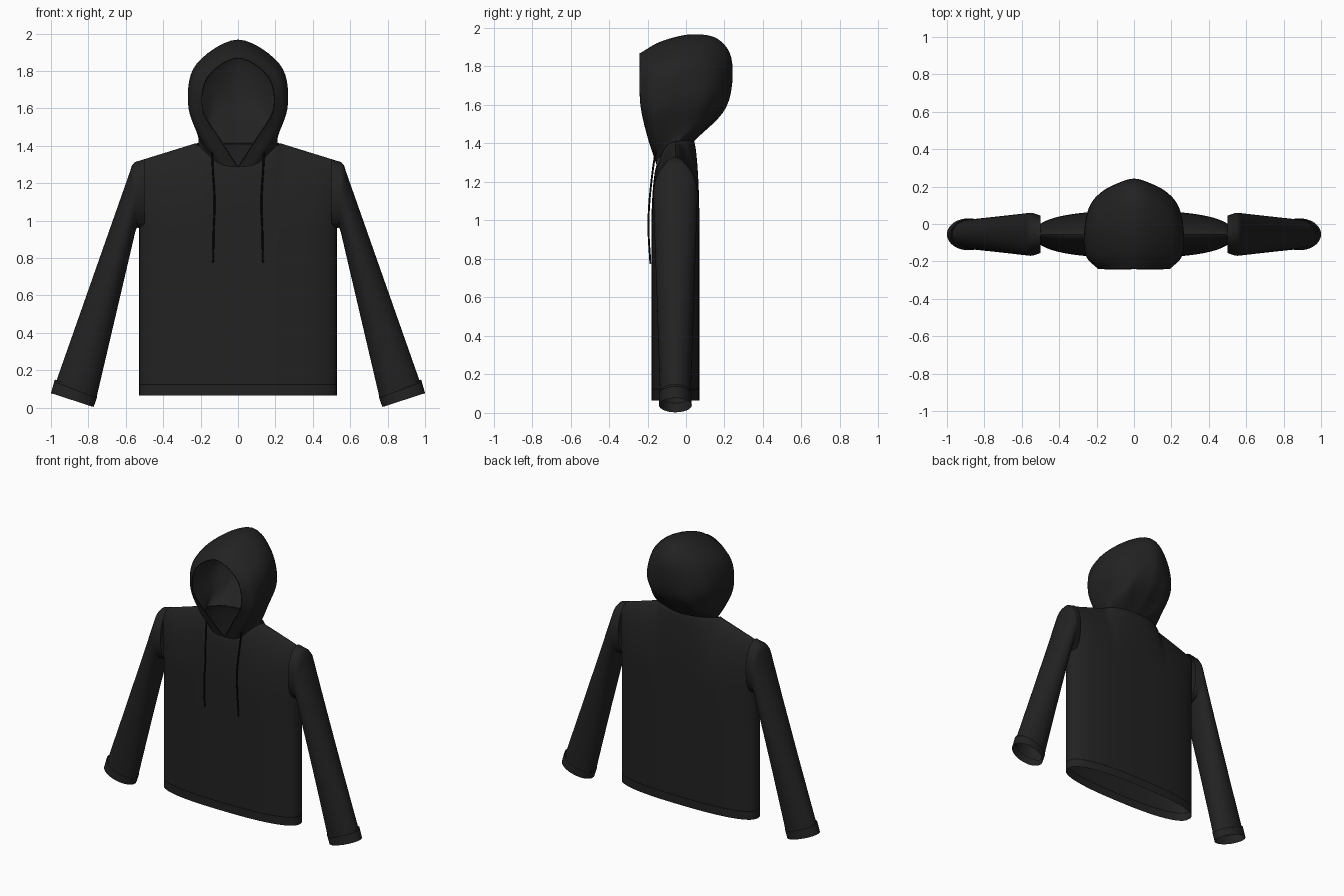
import bpy, bmesh
from math import sin, cos, pi, sqrt
from mathutils import Vector

cube = bpy.data.objects.get("Cube")
if cube:
    bpy.data.objects.remove(cube)


def material(name, value):
    mat = bpy.data.materials.new(name)
    mat.use_nodes = True
    colour = (value, value, value, 1)
    mat.diffuse_color = colour
    mat.node_tree.nodes["Principled BSDF"].inputs["Base Color"].default_value = colour
    return mat


fabric = material("black fabric", 0.016)
thread = material("dark thread", 0.004)


def loft(name, rows, closed, dark_rows=()):
    """Skin a list of point rows; rows listed as dark get the thread colour."""
    bm = bmesh.new()
    grid = [[bm.verts.new(p) for p in row] for row in rows]
    count = len(rows[0])
    for r, (low, high) in enumerate(zip(grid, grid[1:])):
        for i in range(count if closed else count - 1):
            j = (i + 1) % count
            face = bm.faces.new((low[i], low[j], high[j], high[i]))
            face.material_index = 1 if r in dark_rows else 0
    mesh = bpy.data.meshes.new(name)
    bm.to_mesh(mesh)
    bm.free()
    mesh.materials.append(fabric)
    mesh.materials.append(thread)
    obj = bpy.data.objects.new(name, mesh)
    bpy.context.collection.objects.link(obj)
    bpy.ops.object.select_all(action="DESELECT")
    obj.select_set(True)
    bpy.context.view_layer.objects.active = obj
    bpy.ops.object.shade_smooth_by_angle(angle=pi / 4)
    return obj


def spline(points, steps):
    """Smooth curve passing through every point."""
    pts = [Vector(p) for p in points]
    pts = [2 * pts[0] - pts[1]] + pts + [2 * pts[-1] - pts[-2]]
    out = []
    for a, b, c, d in zip(pts, pts[1:], pts[2:], pts[3:]):
        for k in range(steps):
            t = k / steps
            out.append(b + (c - a) * t / 2 + (2 * a - 5 * b + 4 * c - d) * t * t / 2
                       + (3 * b - a - 3 * c + d) * t ** 3 / 2)
    return out + [pts[-2]]


# Torso: straight tube that closes into shoulder ridges and an open neck
DEPTH_MID, NECK, ARMPIT = -0.055, 0.22, 0.95


def power(value):
    return abs(value) ** 0.8 * (1 if value > 0 else -1)


def torso_ring(z, rise=0):
    ring = []
    for k in range(128):
        a = 2 * pi * k / 128
        x = power(cos(a)) * (0.528 + 0.022 * rise)
        side = power(sin(a))
        n = abs(x) / NECK
        top, end = 1.415 - (abs(x) - NECK) * 0.31, 0
        if n < 1:
            top = 1.415 if side > 0 else 1.29 + 0.125 * n * n
            end = 0.095 * sqrt(1 - n * n)
        depth = end + (0.125 - end) * (1 - rise ** 2) ** 0.6
        ring.append((x, DEPTH_MID + side * depth, z + rise * (top - z)))
    return ring


rows = [torso_ring(z) for z in (0.065, 0.12, 0.127, 0.4, 0.7)]
rows += [torso_ring(ARMPIT, sin(pi / 2 * k / 14)) for k in range(15)]
loft("torso", rows, True, dark_rows=(1,))


# Sleeves: oval sections given by an outer point, an inner point and a half depth
def oval(section):
    ox, oz, ix, iz, depth = section
    outer, inner = Vector((ox, DEPTH_MID, oz)), Vector((ix, DEPTH_MID, iz))
    mid, half = (outer + inner) / 2, (outer - inner) / 2
    return [mid + half * cos(a) - Vector((0, depth * sin(a), 0))
            for a in (2 * pi * k / 40 for k in range(40))]


def between(a, b, t):
    return [p + (q - p) * t for p, q in zip(a, b)]


def mirrored(obj):
    obj.modifiers.new("Mirror", "MIRROR").use_mirror_merge = False


seam = (0.50, 1.328, 0.50, 0.95, 0.10)
shoulder = (0.552, 1.312, 0.53, 0.96, 0.114)
upper_arm = (0.578, 1.26, 0.548, 0.945, 0.114)
wrist = (0.972, 0.14, 0.755, 0.06, 0.08)
sections = [seam, shoulder, (0.567, 1.295, 0.54, 0.962, 0.115)]
sections += [between(upper_arm, wrist, k / 6) for k in range(7)]
mirrored(loft("sleeves", [oval(s) for s in sections], True))

# Cuffs: slightly wider bands with a stitched line
cuff_top, cuff_end = (0.979, 0.15, 0.752, 0.06, 0.083), (1.0, 0.077, 0.772, 0.003, 0.085)
cuff = [wrist] + [between(cuff_top, cuff_end, t) for t in (0, 0.12, 0.2, 1)]
mirrored(loft("cuffs", [oval(s) for s in cuff], True, dark_rows=(2,)))

# Hood: arcs from neck over the crown, fanned from face opening to nape
arcs = [
    [(0, -.15, 1.285), (.10, -.2, 1.44), (.19, -.235, 1.6), (.16, -.24, 1.77), (0, -.24, 1.868)],
    [(.09, -.15, 1.3), (.19, -.17, 1.44), (.255, -.17, 1.6), (.215, -.17, 1.8), (0, -.13, 1.93)],
    [(.16, -.12, 1.35), (.22, -.08, 1.47), (.267, -.05, 1.65), (.22, -.03, 1.84), (0, .03, 1.967)],
    [(.21, -.05, 1.4), (.215, .02, 1.49), (.24, .09, 1.65), (.18, .11, 1.84), (0, .17, 1.94)],
    [(.16, 0, 1.41), (.18, .08, 1.49), (.18, .16, 1.64), (.12, .2, 1.77), (0, .24, 1.82)],
    [(.12, .02, 1.41), (.14, .1, 1.48), (.12, .17, 1.56), (.06, .2, 1.59), (0, .21, 1.59)],
    [(.08, .03, 1.41), (.06, .035, 1.41), (.04, .037, 1.41), (.02, .04, 1.41), (0, .04, 1.41)],
]
full = [[(-x, y, z) for x, y, z in arc] + arc[-2::-1] for arc in arcs]
across = [spline(arc, 6) for arc in full]
columns = [spline(column, 6) for column in zip(*across)]
loft("hood", list(zip(*columns)), False)


# Cords: drawstrings hanging on the chest, and the piping of the face opening
def cord(name, points, radius):
    curve = bpy.data.curves.new(name, "CURVE")
    curve.dimensions = "3D"
    curve.bevel_depth = radius
    curve.bevel_resolution = 2
    curve.use_fill_caps = True
    line = curve.splines.new("POLY")
    line.points.add(len(points) - 1)
    for point, co in zip(line.points, points):
        point.co = (*co, 1)
    curve.materials.append(thread)
    obj = bpy.data.objects.new(name, curve)
    bpy.context.collection.objects.link(obj)


hang = [(.14, -.15, 1.4), (.135, -.17, 1.28), (.125, -.19, 1.1), (.13, -.195, .95), (.133, -.185, .775)]
for side, name in ((1, "left_drawstring"), (-1, "right_drawstring")):
    cord(name, spline([(side * x, y, z) for x, y, z in hang], 6), 0.005)
cord("hood_piping", across[0], 0.002)
